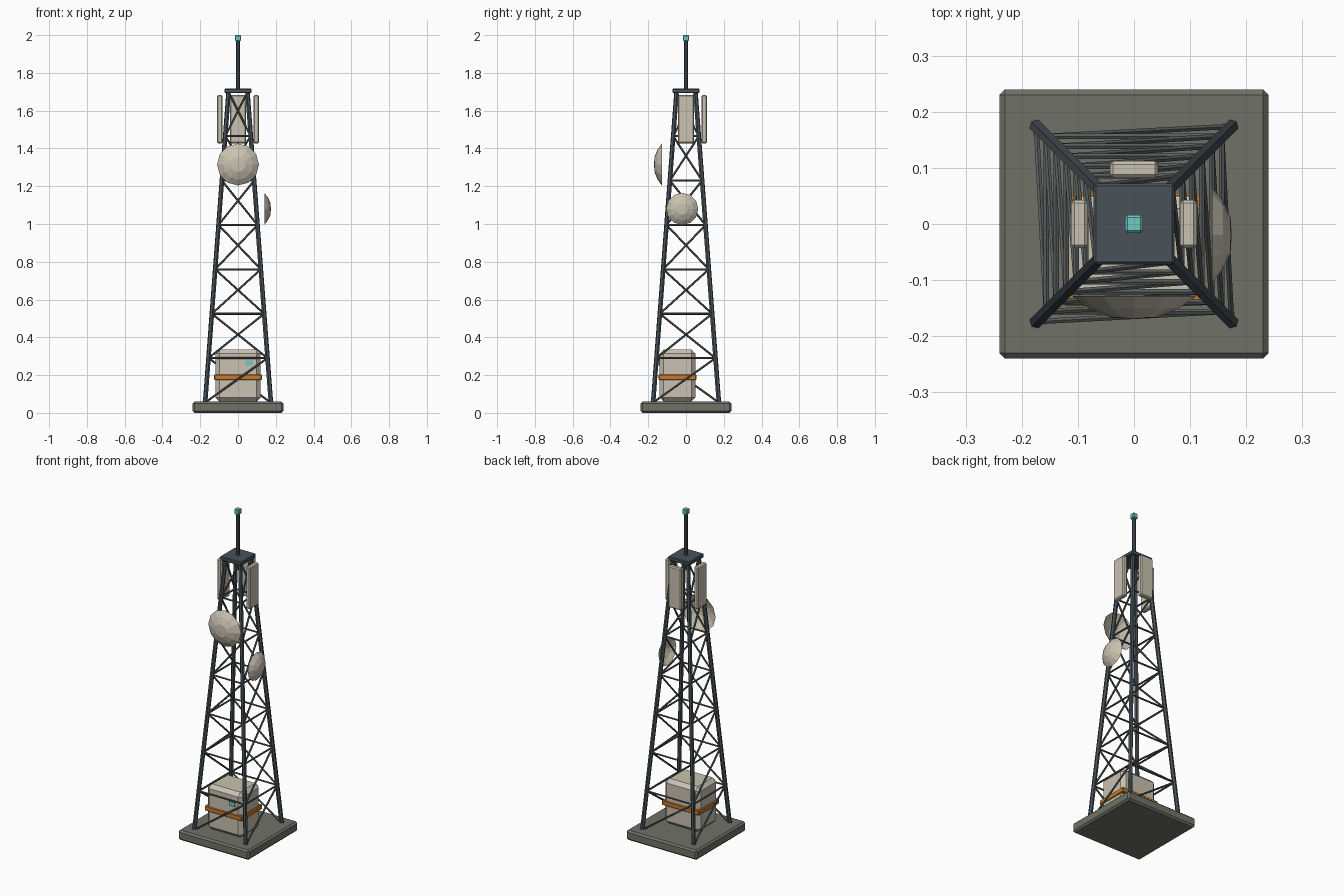
import bpy, bmesh, math
from mathutils import Vector, Matrix

if "Cube" in bpy.data.objects:
    bpy.data.objects.remove(bpy.data.objects["Cube"])


def material(name, rgb):
    m = bpy.data.materials.new(name)
    m.use_nodes = True
    m.diffuse_color = (*rgb, 1)
    m.node_tree.nodes["Principled BSDF"].inputs["Base Color"].default_value = (*rgb, 1)
    return m


CONCRETE = material("concrete", (0.16, 0.17, 0.14))
STEEL = material("dark_steel", (0.065, 0.085, 0.10))
BRACE = material("brace_grey", (0.10, 0.11, 0.11))
BEIGE = material("warm_beige", (0.58, 0.54, 0.44))
ORANGE = material("orange", (0.58, 0.19, 0.025))
TEAL = material("teal_light", (0.16, 0.58, 0.54))


def finish(name, bm, mat):
    bmesh.ops.recalc_face_normals(bm, faces=bm.faces)
    mesh = bpy.data.meshes.new(name)
    bm.to_mesh(mesh)
    bm.free()
    mesh.materials.append(mat)
    ob = bpy.data.objects.new(name, mesh)
    bpy.context.collection.objects.link(ob)
    return ob


def box(name, centre, size, mat, bevel=0):
    bm = bmesh.new()
    bmesh.ops.create_cube(bm, size=1)
    bmesh.ops.scale(bm, vec=size, verts=bm.verts)
    if bevel:
        bmesh.ops.bevel(bm, geom=bm.edges[:], offset=bevel, segments=1, affect="EDGES")
    ob = finish(name, bm, mat)
    ob.location = centre
    return ob


def add_bar(bm, a, b, radius, sides):
    d = b - a
    turn = d.to_track_quat("Z", "Y").to_matrix().to_4x4()
    bmesh.ops.create_cone(bm, cap_ends=True, segments=sides, radius1=radius,
                          radius2=radius, depth=d.length,
                          matrix=Matrix.Translation((a + b) / 2) @ turn)


def dish(name, centre, radius, depth, outward):
    # Shallow bowl made of rings, bulging away from the tower
    bm = bmesh.new()
    sides = 12
    rings = []
    for r, h in ((1, 0), (0.72, 0.55), (0.36, 0.95)):
        rings.append([bm.verts.new((r * radius * math.cos(t), r * radius * math.sin(t), h * depth))
                      for t in (math.tau * i / sides for i in range(sides))])
    tip = bm.verts.new((0, 0, depth))
    for i in range(sides):
        j = (i + 1) % sides
        for low, high in zip(rings, rings[1:]):
            bm.faces.new((low[i], low[j], high[j], high[i]))
        bm.faces.new((rings[-1][i], rings[-1][j], tip))
    ob = finish(name, bm, BEIGE)
    ob.location = centre
    ob.rotation_euler = Vector(outward).to_track_quat("Z", "Y").to_euler()
    return ob


# Foundation slab
box("foundation_slab", (0, 0, 0.03), (0.48, 0.48, 0.06), CONCRETE, 0.01)

# Tapered legs
Z0, Z1, BAYS = 0.055, 1.70, 7
CORNERS = [(-1, -1), (1, -1), (1, 1), (-1, 1)]


def leg_point(i, t):
    sx, sy = CORNERS[i % 4]
    w = 0.174 + (0.05 - 0.174) * t
    return Vector((sx * w, sy * w, Z0 + (Z1 - Z0) * t))


for i, name in enumerate(("front_right", "front_left", "back_left", "back_right")):
    bm = bmesh.new()
    add_bar(bm, leg_point(i, 0), leg_point(i, 1), 0.0125, 6)
    finish(name + "_leg", bm, STEEL)

# Lattice: a horizontal and one diagonal per bay on each side
for i, name in enumerate(("front", "left", "back", "right")):
    bm = bmesh.new()
    for k in range(BAYS):
        low, high = k / BAYS, (k + 1) / BAYS
        add_bar(bm, leg_point(i, low), leg_point(i + 1, high), 0.0055, 6)
        if k:
            add_bar(bm, leg_point(i, low), leg_point(i + 1, low), 0.0055, 6)
    finish(name + "_lattice", bm, BRACE)

# Top platform, mast and beacon
box("top_platform", (0, 0, 1.705), (0.144, 0.144, 0.024), STEEL, 0.004)
bm = bmesh.new()
add_bar(bm, Vector((0, 0, 1.71)), Vector((0, 0, 1.98)), 0.0115, 8)
finish("mast", bm, STEEL)
box("beacon", (0, 0, 1.984), (0.032, 0.032, 0.032), TEAL, 0.004)

# Sector antenna panels on three sides
for name, x, y in (("left", 1, 0), ("right", -1, 0), ("back", 0, 1)):
    size = (0.03 if x else 0.086, 0.03 if y else 0.086, 0.255)
    box(name + "_antenna_panel", (0.097 * x, 0.097 * y, 1.555), size, BEIGE, 0.006)

# Dishes
dish("front_dish", (0, -0.128, 1.315), 0.111, 0.041, (0, -1, 0))
dish("side_dish", (0.139, -0.02, 1.08), 0.085, 0.035, (1, 0, 0))

# Equipment cabinet with band and status light
box("equipment_cabinet", (0, -0.045, 0.198), (0.24, 0.19, 0.276), BEIGE, 0.022)
box("cabinet_band", (0, -0.045, 0.189), (0.252, 0.2, 0.03), ORANGE, 0.004)
box("cabinet_light", (0.06, -0.143, 0.264), (0.038, 0.008, 0.026), TEAL)
